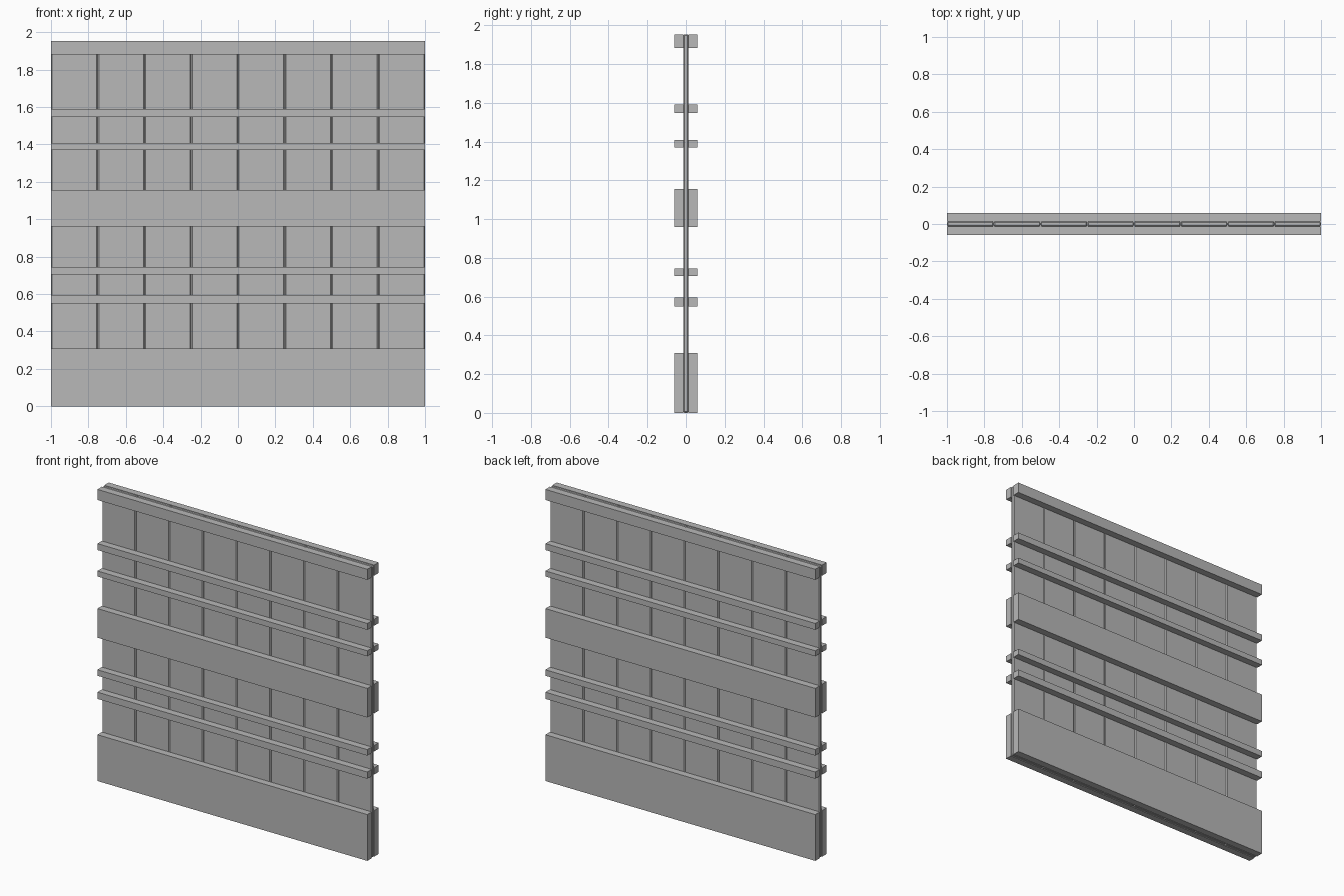
import bpy, bmesh
from mathutils import Vector

old = bpy.data.objects.get("Cube")
if old:
    bpy.data.objects.remove(old, do_unlink=True)

HEIGHT = 1.953
PLANK_HALF = 0.013   # half the plank thickness
RAIL_OUT = 0.06      # outer face of the rails
PLANKS = 8
WIDTH = 2.0 / PLANKS

grey = bpy.data.materials.new("plain grey")
grey.use_nodes = True
grey.diffuse_color = (0.48, 0.48, 0.48, 1)
grey.node_tree.nodes["Principled BSDF"].inputs["Base Color"].default_value = (0.48, 0.48, 0.48, 1)


def box(name, low, high, bevel=0):
    low, high = Vector(low), Vector(high)
    size, mid = high - low, (low + high) / 2
    bm = bmesh.new()
    bmesh.ops.create_cube(bm, size=1)
    bmesh.ops.scale(bm, vec=size, verts=bm.verts)
    mesh = bpy.data.meshes.new(name)
    bm.to_mesh(mesh)
    bm.free()
    mesh.materials.append(grey)
    obj = bpy.data.objects.new(name, mesh)
    obj.location = mid
    bpy.context.collection.objects.link(obj)
    if bevel:
        mod = obj.modifiers.new("chamfer", "BEVEL")
        mod.width = bevel
        mod.segments = 1
    return obj


# Vertical planks with chamfered edges, forming the grooves
for i in range(PLANKS):
    x = -1 + i * WIDTH
    box(f"plank_{i + 1}", (x, -PLANK_HALF, 0), (x + WIDTH, PLANK_HALF, HEIGHT), 0.006)

# Horizontal rails, one on each face of the planks
rails = {
    "base_board": (0, 0.31),
    "lower_batten": (0.55, 0.595),
    "lower_middle_batten": (0.705, 0.745),
    "middle_board": (0.96, 1.155),
    "upper_middle_batten": (1.37, 1.407),
    "upper_batten": (1.547, 1.59),
    "top_rail": (1.882, HEIGHT),
}
for name, (bottom, top) in rails.items():
    box("front_" + name, (-1, -RAIL_OUT, bottom), (1, -PLANK_HALF, top))
    box("back_" + name, (-1, PLANK_HALF, bottom), (1, RAIL_OUT, top))
